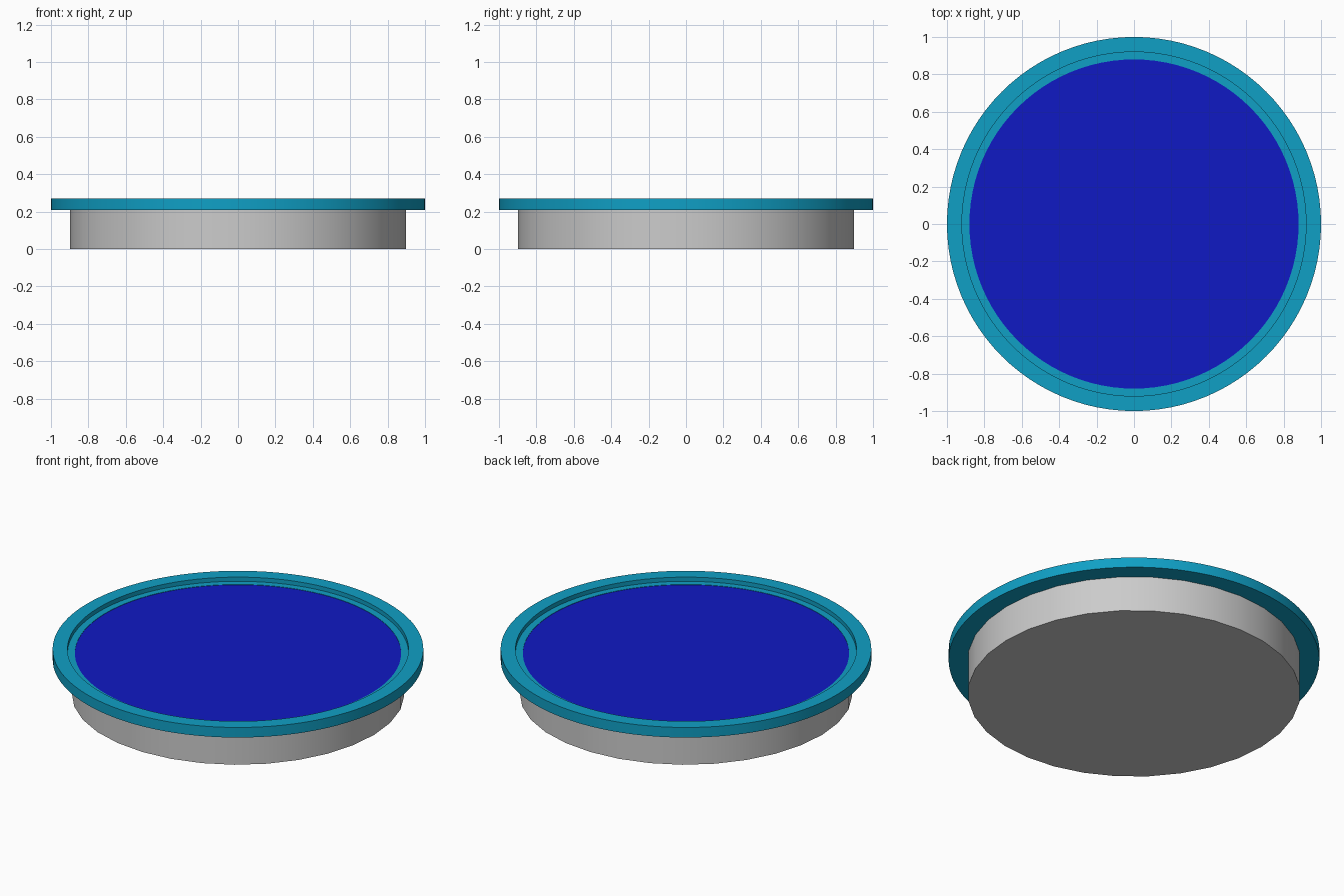
import bpy
import math

if "Cube" in bpy.data.objects:
    bpy.data.objects.remove(bpy.data.objects["Cube"])


def material(name, color):
    mat = bpy.data.materials.new(name)
    mat.diffuse_color = (*color, 1)
    mat.use_nodes = True
    mat.node_tree.nodes["Principled BSDF"].inputs["Base Color"].default_value = mat.diffuse_color
    return mat


def finish(obj, name, mat=None):
    obj.name = name
    if mat:
        obj.data.materials.append(mat)
    bpy.ops.object.select_all(action='DESELECT')
    obj.select_set(True)
    bpy.context.view_layer.objects.active = obj
    bpy.ops.object.shade_smooth_by_angle(angle=math.radians(30))


def disc(name, radius, z0, z1, sides, mat=None):
    bpy.ops.mesh.primitive_cylinder_add(vertices=sides, radius=radius, depth=z1 - z0,
                                        location=(0, 0, (z0 + z1) / 2))
    finish(bpy.context.object, name, mat)


def ring(name, inner, outer, z0, z1, sides, mat):
    # Sweep a rectangular section around the z axis
    section = [(inner, z0), (outer, z0), (outer, z1), (inner, z1)]
    verts, faces = [], []
    for i in range(sides):
        a = 2 * math.pi * i / sides
        verts += [(r * math.cos(a), r * math.sin(a), z) for r, z in section]
        j = (i + 1) % sides
        for k in range(4):
            m = (k + 1) % 4
            faces.append((4 * i + k, 4 * j + k, 4 * j + m, 4 * i + m))
    mesh = bpy.data.meshes.new(name)
    mesh.from_pydata(verts, [], faces)
    obj = bpy.data.objects.new(name, mesh)
    bpy.context.collection.objects.link(obj)
    finish(obj, name, mat)


teal = material("teal", (0.005, 0.35, 0.56))
blue = material("blue", (0.005, 0.01, 0.55))

# Grey body
disc("base", 0.897, 0.0, 0.22, 32)
# Raised rim and the lower ledge inside it
ring("outer_rim", 0.92, 1.0, 0.21, 0.27, 96, teal)
ring("inner_ledge", 0.88, 0.92, 0.21, 0.245, 96, teal)
# Water surface
disc("water", 0.88, 0.215, 0.243, 96, blue)
